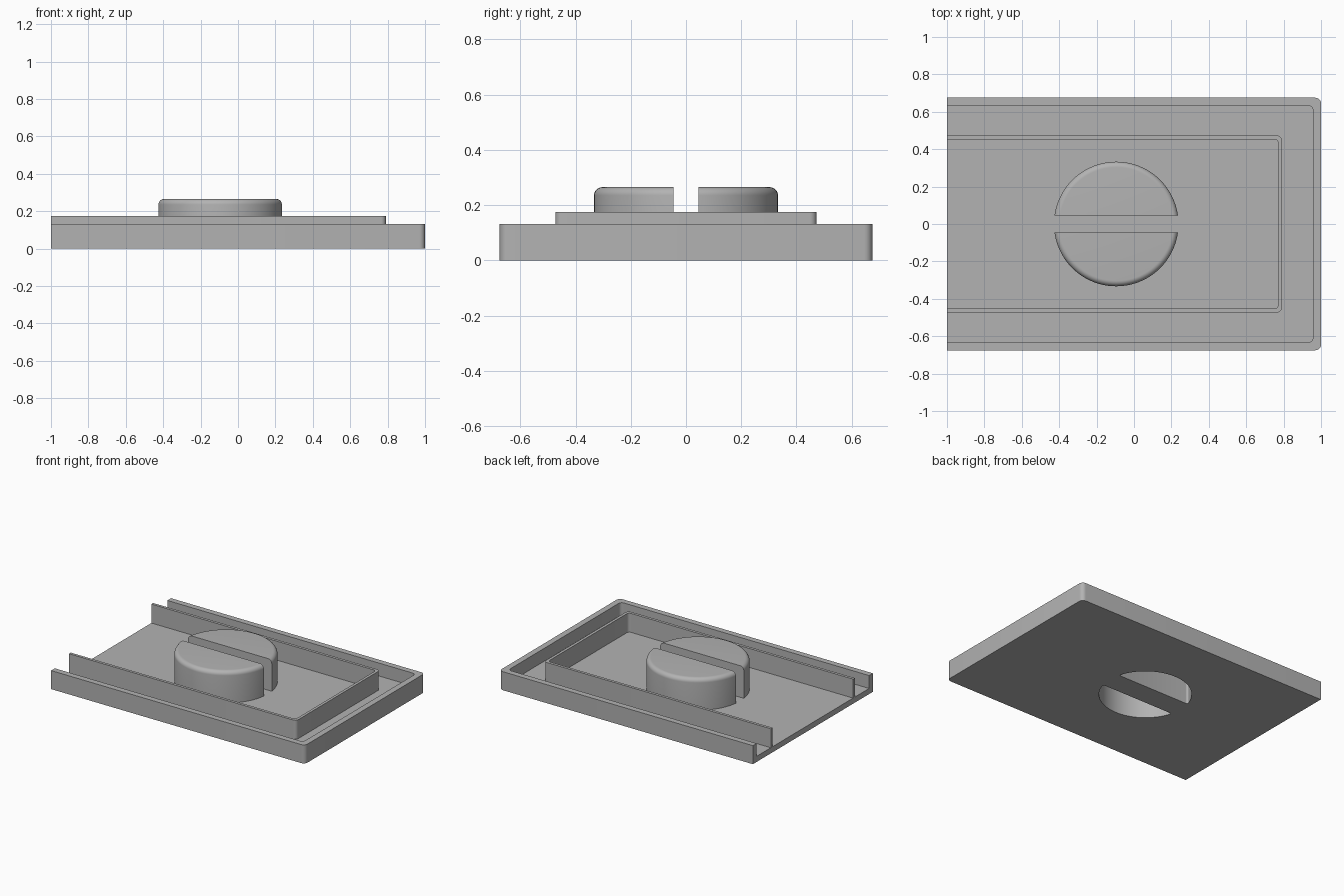
import bpy
import bmesh
from math import sin, cos, asin, pi, radians

if "Cube" in bpy.data.objects:
    bpy.data.objects.remove(bpy.data.objects["Cube"], do_unlink=True)

GREY = (0.45, 0.45, 0.45, 1.0)
grey = bpy.data.materials.new("plain_grey")
grey.use_nodes = True
grey.diffuse_color = GREY
grey.node_tree.nodes["Principled BSDF"].inputs["Base Color"].default_value = GREY

FLOOR = 0.04          # floor thickness
KNOB_X = -0.095       # knob centre
KNOB_TOP = 0.265


def loft(name, rings, round_corners=0.0):
    """Skin a stack of (outline, z) rings and cap both ends."""
    bm = bmesh.new()
    loops = [[bm.verts.new((x, y, z)) for x, y in pts] for pts, z in rings]
    n = len(loops[0])
    for low, high in zip(loops, loops[1:]):
        for i in range(n):
            j = (i + 1) % n
            bm.faces.new((low[i], low[j], high[j], high[i]))
    bm.faces.new(loops[0][::-1])
    bm.faces.new(loops[-1])
    bmesh.ops.recalc_face_normals(bm, faces=bm.faces[:])
    if round_corners:
        ends = [bm.edges.get((a[k], b[k])) for a, b in zip(loops, loops[1:])
                for k in (0, n - 1)]
        bmesh.ops.bevel(bm, geom=ends, offset=round_corners, segments=5,
                        profile=0.5, affect='EDGES')
    mesh = bpy.data.meshes.new(name)
    bm.to_mesh(mesh)
    bm.free()
    mesh.materials.append(grey)
    obj = bpy.data.objects.new(name, mesh)
    bpy.context.collection.objects.link(obj)
    return obj


def select(obj):
    bpy.ops.object.select_all(action='DESELECT')
    obj.select_set(True)
    bpy.context.view_layer.objects.active = obj


def cut(obj, cutter):
    select(obj)
    mod = obj.modifiers.new("cut", 'BOOLEAN')
    mod.operation = 'DIFFERENCE'
    mod.solver = 'EXACT'
    mod.object = cutter
    bpy.ops.object.modifier_apply(modifier=mod.name)


def slab(x0, x1, y, r, steps=6):
    """Rectangle from x0 to x1, rounded at the x1 corners only."""
    turn = [i / steps * pi / 2 for i in range(steps + 1)]
    low = [(x1 - r + r * sin(a), -y + r - r * cos(a)) for a in turn]
    high = [(x, -yy) for x, yy in reversed(low)]
    return [(x0, -y)] + low + high + [(x0, y)]


def half_disc(radius, flat, side, steps=48):
    """Disc segment beyond a straight edge at the given distance."""
    a0 = asin(flat / radius)
    angles = [a0 + (pi - 2 * a0) * i / steps for i in range(steps + 1)]
    return [(KNOB_X + radius * cos(a), side * radius * sin(a)) for a in angles]


def knob_rings(radius, flat, side, z0, z1, fillet):
    rings = [(half_disc(radius, flat, side), z0)]
    for i in range(9):
        a = i / 8 * pi / 2
        rings.append((half_disc(radius - fillet * (1 - cos(a)), flat, side),
                      z1 - fillet * (1 - sin(a))))
    return rings


# Shallow tray, open at one end
tray = loft("tray", [(slab(-1, 1, 0.675, 0.03), z) for z in (0, 0.132)])
recess = loft("recess_cutter", [(slab(-1.1, 0.957, 0.633, 0.025), z) for z in (FLOOR, 0.3)])
cut(tray, recess)
helpers = [recess]

# Thin raised wall inside the tray
wall_outline = slab(-1, 0.79, 0.473, 0.025) + slab(-1, 0.77, 0.453, 0.02)[::-1]
wall = loft("inner_wall", [(wall_outline, z) for z in (FLOOR, 0.175)])
parts = [tray, wall]

# Two hollow half-round knobs, open underneath
for name, side in (("left", 1), ("right", -1)):
    knob = loft("knob_" + name, knob_rings(0.333, 0.045, side, FLOOR, KNOB_TOP, 0.03))
    hollow = loft("hollow_cutter_" + name,
                  [(half_disc(0.298, 0.08, side), z) for z in (-0.1, KNOB_TOP - 0.035)],
                  round_corners=0.015)
    cut(knob, hollow)
    cut(tray, hollow)
    parts.append(knob)
    helpers.append(hollow)

for helper in helpers:
    bpy.data.objects.remove(helper, do_unlink=True)

for part in parts:
    select(part)
    bpy.ops.object.shade_smooth_by_angle(angle=radians(30))
